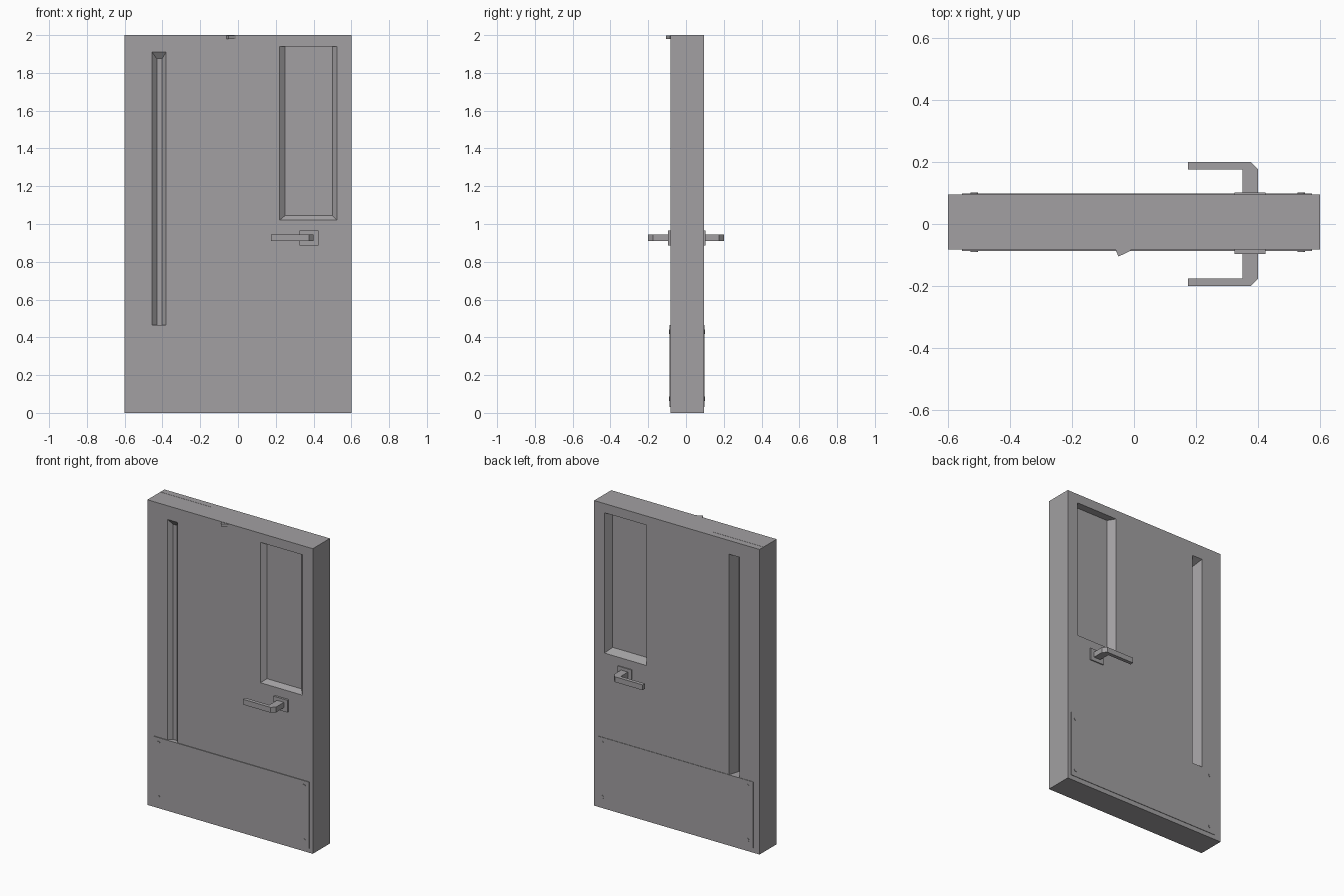
import bpy
import bmesh
from mathutils import Vector

cube = bpy.data.objects.get("Cube")
if cube:
    bpy.data.objects.remove(cube, do_unlink=True)

GREY = (0.36, 0.35, 0.36, 1)
mat = bpy.data.materials.new("door grey")
mat.use_nodes = True
mat.diffuse_color = GREY
mat.node_tree.nodes["Principled BSDF"].inputs["Base Color"].default_value = GREY

FRONT, BACK = -0.082, 0.095


def loft(name, lower, upper):
    """Closed solid between two matching loops of points."""
    bm = bmesh.new()
    a = [bm.verts.new(p) for p in lower]
    b = [bm.verts.new(p) for p in upper]
    bm.faces.new(a)
    bm.faces.new(b)
    for i in range(len(a)):
        j = (i + 1) % len(a)
        bm.faces.new((a[i], a[j], b[j], b[i]))
    bmesh.ops.recalc_face_normals(bm, faces=bm.faces)
    mesh = bpy.data.meshes.new(name)
    bm.to_mesh(mesh)
    bm.free()
    mesh.materials.append(mat)
    obj = bpy.data.objects.new(name, mesh)
    bpy.context.collection.objects.link(obj)
    return obj


def rect(x0, x1, z0, z1, y):
    return [(x0, y, z0), (x1, y, z0), (x1, y, z1), (x0, y, z1)]


def box(name, x0, x1, y0, y1, z0, z1):
    return loft(name, rect(x0, x1, z0, z1, y0), rect(x0, x1, z0, z1, y1))


def plan_solid(name, outline, z0, z1):
    return loft(name, [(x, y, z0) for x, y in outline],
                [(x, y, z1) for x, y in outline])


def cut_recess(target, opening, insets, face_y, depth):
    """Sink a tapered window recess into one face of the door."""
    x0, x1, z0, z1 = opening
    left, right, low, high = insets
    side = 1 if face_y > 0 else -1
    out = 0.02 / depth  # continue the taper a little outside the face
    cutter = loft(
        "recess_cutter",
        rect(x0 - left * out, x1 + right * out, z0 - low * out, z1 + high * out,
             face_y + side * 0.02),
        rect(x0 + left, x1 - right, z0 + low, z1 - high, face_y - side * depth))
    cutter.hide_render = True
    mod = target.modifiers.new("recess", "BOOLEAN")
    mod.operation = "DIFFERENCE"
    mod.solver = "EXACT"
    mod.object = cutter
    bpy.context.view_layer.objects.active = target
    bpy.ops.object.modifier_apply(modifier=mod.name)
    bpy.data.objects.remove(cutter, do_unlink=True)


# Door slab with a wide and a narrow window on both faces
door = box("door_slab", -0.6, 0.6, FRONT, BACK, 0, 2)
wide = (0.22, 0.525, 1.02, 1.94)
narrow = (-0.455, -0.38, 0.465, 1.91)
wide_inset = (0.03, 0.025, 0.025, 0)
narrow_inset = (0.025, 0.022, 0, 0.035)
cut_recess(door, wide, wide_inset, FRONT, 0.025)
cut_recess(door, wide, wide_inset, BACK, 0.05)
cut_recess(door, narrow, narrow_inset, FRONT, 0.025)
cut_recess(door, narrow, narrow_inset, BACK, 0.07)

for label, face, side, plate, rose in (("front", FRONT, -1, 0.005, 0.014),
                                       ("back", BACK, 1, 0.003, 0.007)):
    # Kick plate
    y = face + side * plate
    box(label + "_kick_plate", -0.555, 0.575, face - side * 0.002, y, 0.03, 0.465)

    # Kick plate screws
    for x in (-0.515, 0.54):
        for z in (0.075, 0.43):
            bpy.ops.mesh.primitive_cylinder_add(
                vertices=12, radius=0.012, depth=0.006,
                location=(x, y, z), rotation=(1.5708, 0, 0))
            screw = bpy.context.object
            screw.name = label + "_screw"
            screw.data.materials.append(mat)

    # Handle rose
    box(label + "_handle_rose", 0.325, 0.425, face - side * 0.002,
        face + side * rose, 0.885, 0.965)

    # Lever: shank out of the door, chamfered corner, arm towards the middle
    tip = 0.2 * side
    inner = 0.176 * side
    outline = [(0.35, face), (0.4, face), (0.4, inner), (0.376, tip),
               (0.175, tip), (0.175, inner), (0.35, inner)]
    plan_solid(label + "_handle_lever", outline, 0.91, 0.945)

# Small wedge catch at the top of the front face
plan_solid("top_catch", [(-0.06, FRONT), (-0.05, -0.105), (-0.01, -0.086),
                         (-0.01, FRONT)], 1.98, 1.998)

# Thin strip along the top edge
box("top_strip", -0.6, -0.23, 0.051, 0.054, 1.99, 2.001)
